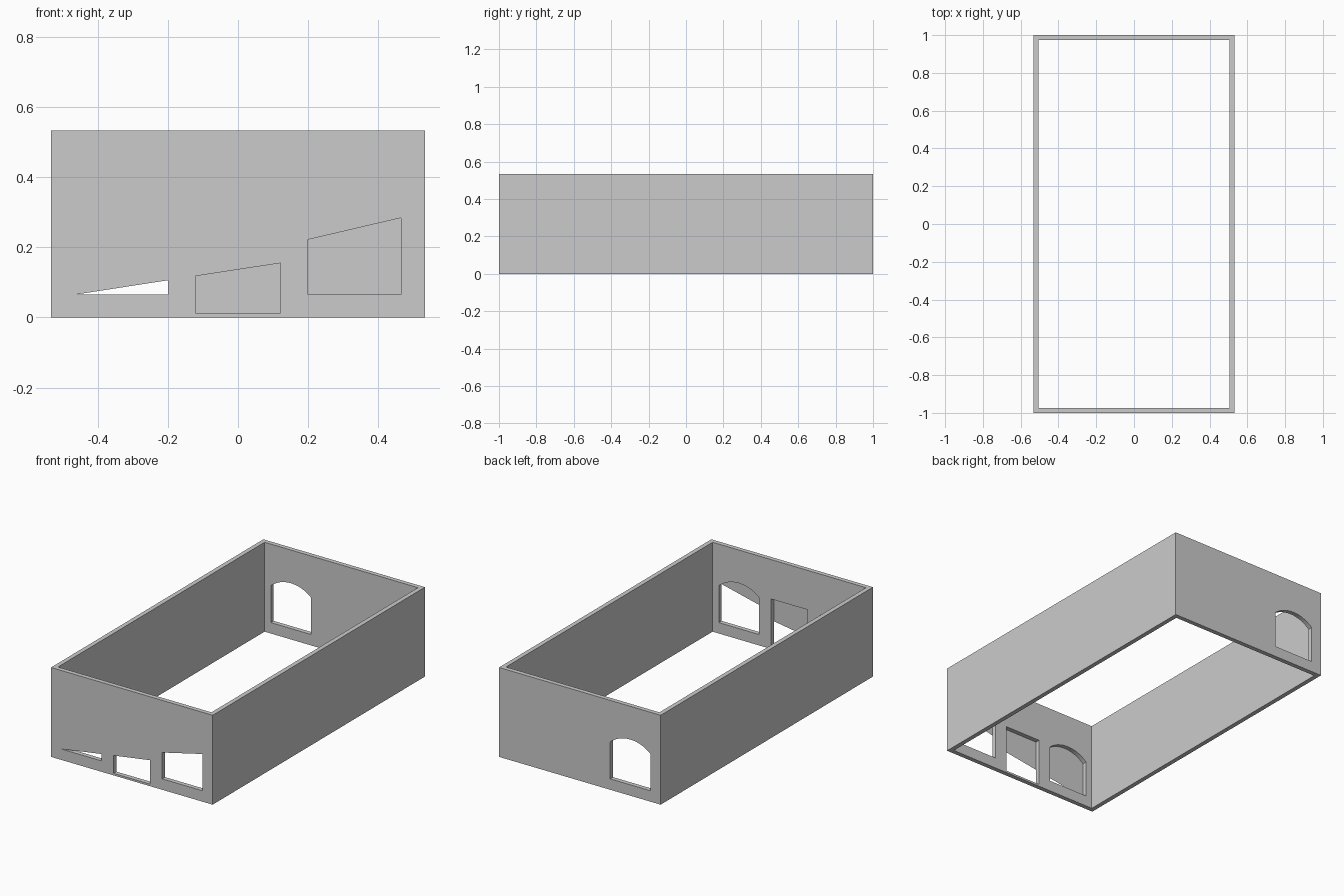
import bpy, bmesh, math
from mathutils import Vector

if "Cube" in bpy.data.objects:
    bpy.data.objects.remove(bpy.data.objects["Cube"])

W, D, H, T = 0.533, 1.0, 0.533, 0.027      # half width, half depth, height, wall thickness
bm = bmesh.new()


def orient(faces, direction):
    for f in faces:
        f.normal_update()
        if f.normal.dot(direction) < 0:
            f.normal_flip()


def quad(pts, direction):
    orient([bm.faces.new([bm.verts.new(p) for p in pts])], Vector(direction))


def rect(x0, x1, z0, z1):
    return [(x0, z0), (x1, z0), (x1, z1), (x0, z1)]


def arch(cx, half=0.1325, sill=0.065, spring=0.285, rise=0.05, steps=16):
    r = (half * half + rise * rise) / (2 * rise)
    a = math.asin(half / r)
    pts = [(cx - half, sill), (cx + half, sill)]
    for i in range(steps + 1):
        t = a - 2 * a * i / steps
        pts.append((cx + r * math.sin(t), spring + rise - r + r * math.cos(t)))
    return pts


def skin(half_width, y, holes, side):
    """Upright wall face with openings, facing along y."""
    edges = []
    for loop in [rect(-half_width, half_width, 0, H)] + holes:
        vs = [bm.verts.new((x, y, z)) for x, z in loop]
        edges += [bm.edges.new((vs[i - 1], vs[i])) for i in range(len(vs))]
    normal = Vector((0, side, 0))
    res = bmesh.ops.triangle_fill(bm, edges=edges, use_beauty=True, normal=normal)
    orient([g for g in res["geom"] if isinstance(g, bmesh.types.BMFace)], normal)


def reveal(loop, y0, y1):
    """Lining of an opening through the wall thickness."""
    cx = sum(p[0] for p in loop[:2]) / 2
    for i in range(len(loop)):
        (xa, za), (xb, zb) = loop[i - 1], loop[i]
        inward = (cx - (xa + xb) / 2, 0, 0.17 - (za + zb) / 2)
        quad([(xa, y0, za), (xb, y0, zb), (xb, y1, zb), (xa, y1, za)], inward)


left, right = arch(-0.3325), arch(0.3325)
door = rect(-0.121, 0.121, 0.012, 0.298)

# Front wall: slanted openings in the outer skin, full openings inside
slanted = [[(-0.465, 0.065), (-0.2, 0.065), (-0.2, 0.106)],
           [(-0.121, 0.012), (0.121, 0.012), (0.121, 0.155), (-0.121, 0.118)],
           [(0.2, 0.065), (0.465, 0.065), (0.465, 0.284), (0.2, 0.222)]]
skin(W, -D, slanted, -1)
skin(W - T, -D + T, [left, door, right], 1)
for hole in (left, door, right):
    reveal(hole, -D, -D + T)

# Back wall: a single arched window
skin(W, D, [left], 1)
skin(W - T, D - T, [left], -1)
reveal(left, D - T, D)

# Side walls, outside and inside
for s in (-1, 1):
    for x, y, d in ((s * W, D, s), (s * (W - T), D - T, -s)):
        quad([(x, -y, 0), (x, y, 0), (x, y, H), (x, -y, H)], (d, 0, 0))

# Top and bottom rims
outer = [(-W, -D), (W, -D), (W, D), (-W, D)]
inner = [(-W + T, -D + T), (W - T, -D + T), (W - T, D - T), (-W + T, D - T)]
for z, d in ((0, -1), (H, 1)):
    for i in range(4):
        quad([(*outer[i - 1], z), (*outer[i], z), (*inner[i], z), (*inner[i - 1], z)], (0, 0, d))

bmesh.ops.remove_doubles(bm, verts=bm.verts[:], dist=0.0002)
mesh = bpy.data.meshes.new("building_walls")
bm.to_mesh(mesh)
bm.free()
bpy.context.collection.objects.link(bpy.data.objects.new("building_walls", mesh))
